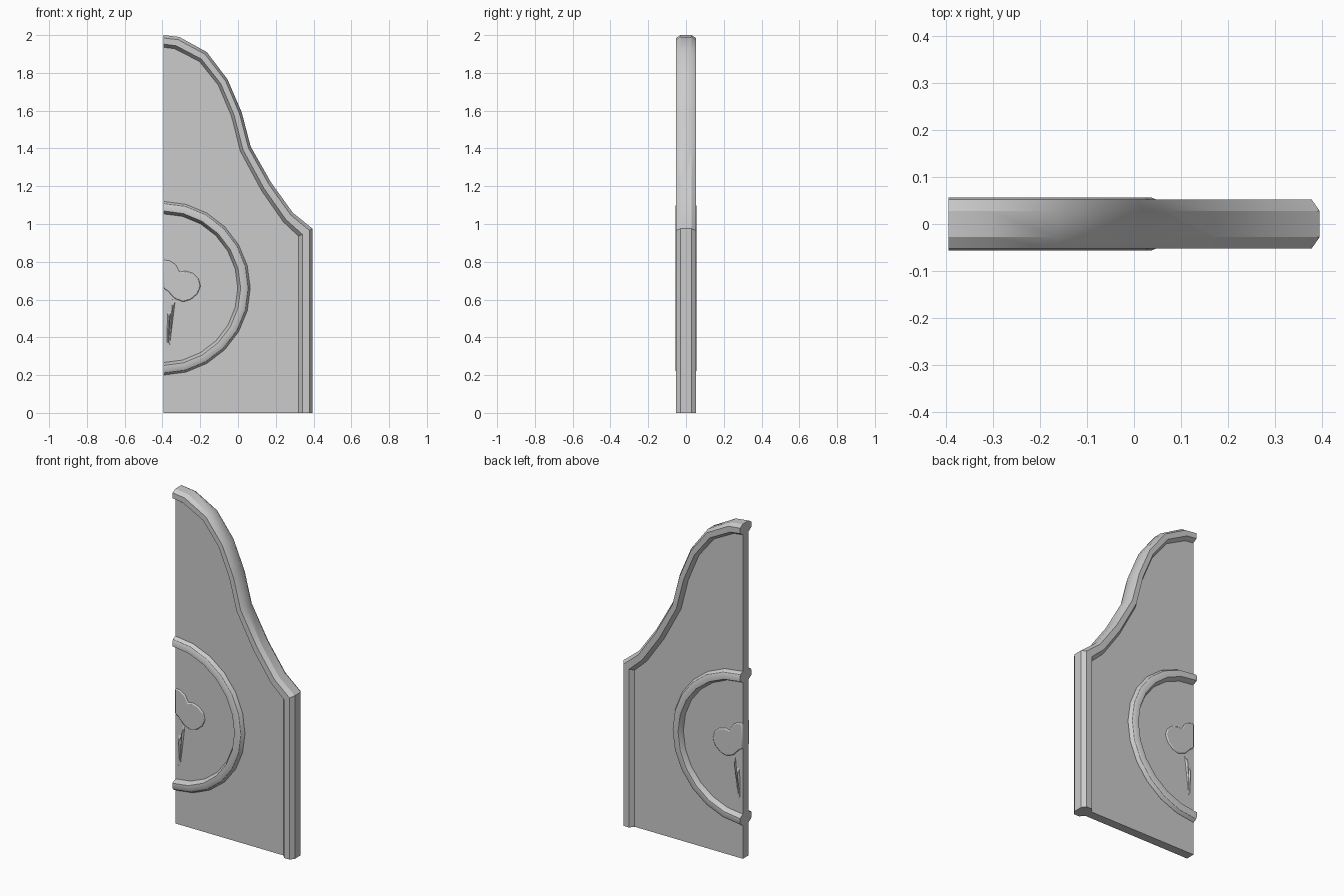
import bpy, bmesh, math

if "Cube" in bpy.data.objects:
    bpy.data.objects.remove(bpy.data.objects["Cube"])

LEFT = -0.395      # flat hinge-side edge
SLAB = 0.027       # half thickness of the panel


def finish(name, bm, angle=30):
    bmesh.ops.recalc_face_normals(bm, faces=bm.faces)
    me = bpy.data.meshes.new(name)
    bm.to_mesh(me)
    bm.free()
    ob = bpy.data.objects.new(name, me)
    bpy.context.collection.objects.link(ob)
    bpy.ops.object.select_all(action='DESELECT')
    ob.select_set(True)
    bpy.context.view_layer.objects.active = ob
    bpy.ops.object.shade_smooth_by_angle(angle=math.radians(angle))
    return ob


def loft(name, sections):
    """Skin closed sections along a path and cap both ends."""
    bm = bmesh.new()
    rings = [[bm.verts.new(p) for p in s] for s in sections]
    n = len(rings[0])
    for a, b in zip(rings, rings[1:]):
        for i in range(n):
            j = (i + 1) % n
            bm.faces.new((a[i], a[j], b[j], b[i]))
    bm.faces.new(rings[0])
    bm.faces.new(rings[-1])
    return finish(name, bm)


def plate(name, pts, half):
    """Extrude an x-z outline symmetrically in y."""
    return loft(name, [[(x, y, z) for x, z in pts] for y in (-half, half)])


def moulding(name, outer, inner, section):
    """Run a section between two matching outlines, mirrored front to back."""
    full = [(t, -y) for t, y in section] + [(t, y) for t, y in reversed(section)]
    return loft(name, [[(a[0] + (b[0] - a[0]) * t, y, a[1] + (b[1] - a[1]) * t)
                        for t, y in full] for a, b in zip(outer, inner)])


# Rim outlines, from the crown down to the foot
outer = [(LEFT, 2.0), (-0.31, 1.99), (-0.165, 1.91), (-0.055, 1.765), (0.02, 1.59),
         (0.067, 1.41), (0.175, 1.22), (0.29, 1.06), (0.395, 0.975), (0.395, 0)]
inner = [(LEFT, 1.935), (-0.335, 1.927), (-0.205, 1.86), (-0.105, 1.735), (-0.035, 1.57),
         (0.012, 1.385), (0.125, 1.175), (0.24, 1.01), (0.32, 0.935), (0.32, 0)]
moulding("gate_rim", outer, inner,
         [(0, 0.028), (0.23, 0.0525), (0.73, 0.0525), (1, 0.026)])

# Flat panel, edge hidden inside the rim
mid = [((a[0] + b[0]) / 2, (a[1] + b[1]) / 2) for a, b in zip(outer, inner)]
plate("gate_panel", mid + [(LEFT, 0)], SLAB)


# Half ring moulding
def arc(r, n=12):
    return [(LEFT + r * math.sin(math.pi * i / n), 0.66 + r * math.cos(math.pi * i / n))
            for i in range(n + 1)]


moulding("half_ring", arc(0.46), arc(0.393),
         [(0, 0.03), (0.17, 0.049), (0.4, 0.056), (0.76, 0.055), (1, 0.026)])

# Shallow lobed ornament with softened edges, on both faces
lobe = [(LEFT, 0.81), (-0.36, 0.805), (-0.33, 0.785), (-0.308, 0.745), (-0.28, 0.752),
        (-0.24, 0.74), (-0.208, 0.71), (-0.198, 0.67), (-0.215, 0.63), (-0.25, 0.6),
        (-0.29, 0.588), (-0.335, 0.605), (-0.372, 0.645), (LEFT, 0.66)]
orn = plate("ornament_lobe", lobe, 0.034)
bev = orn.modifiers.new("soft_edge", 'BEVEL')
bev.width = 0.006
bev.segments = 2


# Tapered spike below the lobe: two narrow ridged blades
def blade(name, pts, ridge):
    bm = bmesh.new()
    for s in (-1, 1):
        base = [bm.verts.new((x, s * 0.025, z)) for x, z in pts]
        top = bm.verts.new((ridge[0], s * 0.038, ridge[1]))
        for i in range(len(base)):
            bm.faces.new((base[i], base[(i + 1) % len(base)], top))
    finish(name, bm, 20)


blade("spike_outer", [(-0.345, 0.61), (-0.33, 0.6), (-0.365, 0.32), (-0.372, 0.32)],
      (-0.347, 0.55))
blade("spike_inner", [(-0.375, 0.54), (-0.355, 0.54), (-0.368, 0.32), (-0.378, 0.32)],
      (-0.366, 0.5))
